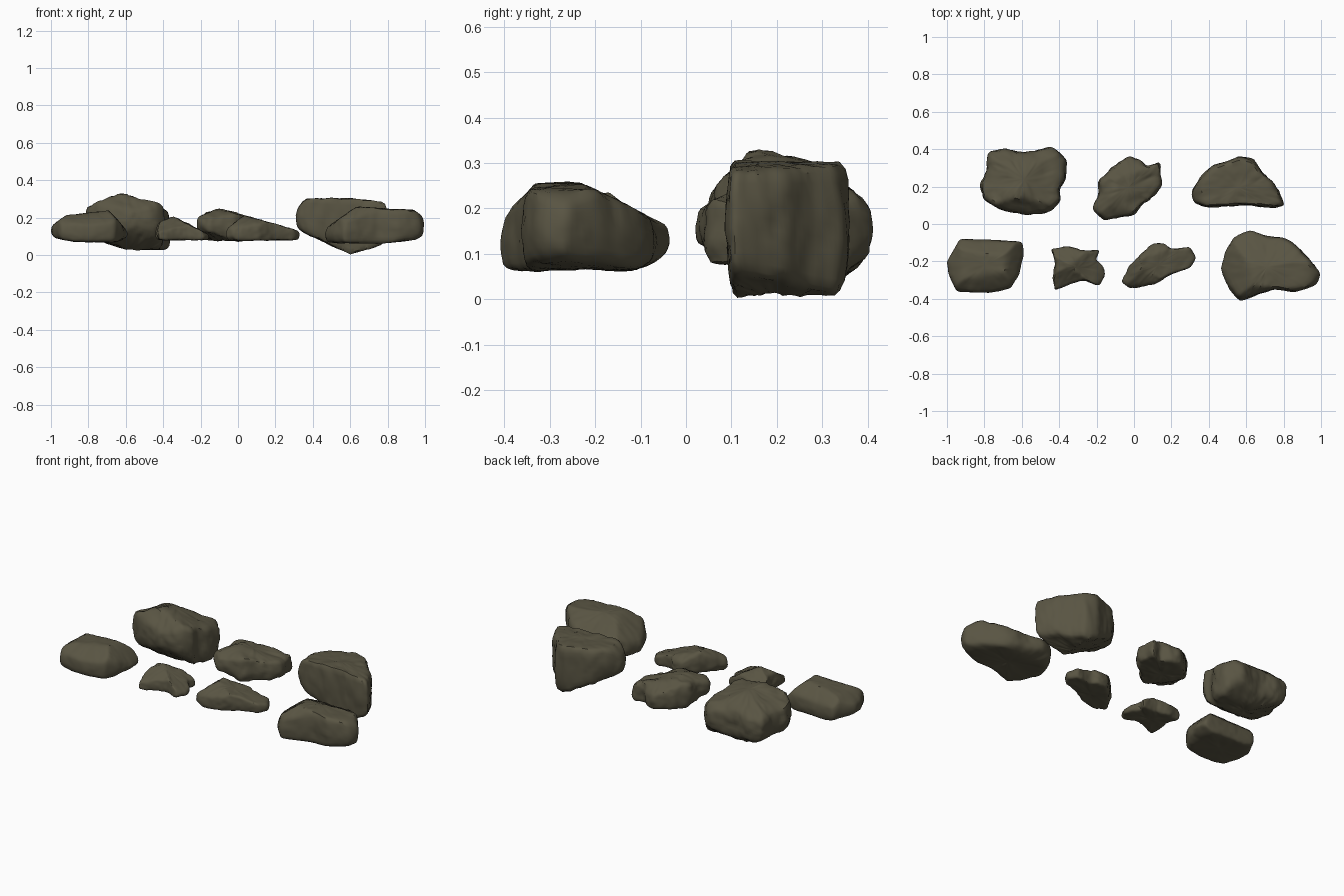
import bpy, bmesh, math
from mathutils import Vector, noise

if "Cube" in bpy.data.objects:
    bpy.data.objects.remove(bpy.data.objects["Cube"])

stone = bpy.data.materials.new("olive_grey_stone")
stone.diffuse_color = (0.100, 0.090, 0.056, 1)
stone.use_nodes = True
stone.node_tree.nodes["Principled BSDF"].inputs["Base Color"].default_value = stone.diffuse_color

SEGMENTS = 112
# cross-section of a rock: (share of outline radius, share of height)
SECTION = [(.15, 0), (.3, 0), (.45, 0), (.6, 0), (.74, 0), (.85, 0), (.92, .03), (.96, .1),
           (.98, .2), (.995, .32), (1, .43), (1, .54), (.995, .66), (.985, .77), (.97, .88), (.945, .96),
           (.88, 1), (.78, 1), (.68, 1), (.57, 1), (.45, 1), (.3, 1), (.15, 1)]


def resample(points, count):
    """Even spacing around a closed outline, corners slightly rounded."""
    pts = [Vector(p) for p in points]
    pairs = list(zip(pts, pts[1:] + pts[:1]))
    total = sum((b - a).length for a, b in pairs)
    result, walked, i = [], 0, 0
    for k in range(count):
        goal = total * k / count
        while walked + (pairs[i][1] - pairs[i][0]).length < goal:
            walked += (pairs[i][1] - pairs[i][0]).length
            i += 1
        a, b = pairs[i]
        result.append(a.lerp(b, (goal - walked) / (b - a).length))
    for _ in range(2):
        result = [(result[j - 1] + result[j] * 2 + result[(j + 1) % count]) / 4 for j in range(count)]
    return result


def rock(name, outline, tops, bottoms, rough=.008):
    """Planes are (x, y, z, slope in x, slope in y); the lowest top and highest bottom win."""
    ring = resample(outline, SEGMENTS)
    centre = sum(ring, Vector((0, 0))) / SEGMENTS

    def place(direction, s, t):
        p = centre + direction * s
        at = lambda q: q[2] + q[3] * (p.x - q[0]) + q[4] * (p.y - q[1])
        low = max(map(at, bottoms))
        high = max(min(map(at, tops)), low + .025)
        return Vector((p.x, p.y, low + (high - low) * t))

    bm = bmesh.new()
    rings = [[bm.verts.new(place(p - centre, s, t)) for p in ring] for s, t in SECTION]
    for lower, upper in zip(rings, rings[1:]):
        for i in range(SEGMENTS):
            j = (i + 1) % SEGMENTS
            bm.faces.new((lower[i], lower[j], upper[j], upper[i]))
    # close the underside and the top
    for loop, t in ((rings[0], 0), (rings[-1], 1)):
        pole = bm.verts.new(place(Vector((0, 0)), 0, t))
        for i in range(SEGMENTS):
            bm.faces.new((loop[i], loop[(i + 1) % SEGMENTS], pole))
    bmesh.ops.recalc_face_normals(bm, faces=bm.faces)
    bmesh.ops.smooth_vert(bm, verts=bm.verts, factor=.2, use_axis_x=True, use_axis_y=True, use_axis_z=True)
    bm.normal_update()
    # weathered lumps, ledges and cracks
    shift = []
    for v in bm.verts:
        broad = noise.noise(v.co * 9)
        fine = noise.noise(v.co * 22 + Vector((5, 2, 8)))
        grain = noise.noise(v.co * 45 + Vector((1, 7, 4)))
        crack = max(0, .1 - abs(noise.noise(v.co * 7 + Vector((3, 9, 1))))) / .1
        shift.append(v.normal * rough * (.7 * broad + .6 * fine + .3 * grain - .4 * crack + .2))
    for v, d in zip(bm.verts, shift):
        v.co += d
    mesh = bpy.data.meshes.new(name)
    bm.to_mesh(mesh)
    bm.free()
    mesh.materials.append(stone)
    obj = bpy.data.objects.new(name, mesh)
    bpy.context.collection.objects.link(obj)
    bpy.ops.object.select_all(action='DESELECT')
    obj.select_set(True)
    bpy.context.view_layer.objects.active = obj
    bpy.ops.object.shade_smooth_by_angle(angle=math.radians(40))


# tall boulder, back left
rock("back_left_boulder",
     [(-.78, .39), (-.68, .40), (-.59, .38), (-.44, .41), (-.365, .345), (-.365, .24), (-.40, .18),
      (-.385, .13), (-.45, .07), (-.57, .045), (-.72, .08), (-.80, .13), (-.82, .21), (-.785, .28)],
     [(-.62, .17, .325, .4, -.15), (-.62, .17, .325, -.3, -.15), (-.6, .12, .3, 0, 1.0),
      (-.6, .36, .24, 0, -.8)],
     [(-.5, .2, .03, 0, 0), (-.6, .2, .03, -.35, 0), (-.5, .36, .065, 0, .7), (-.5, .05, .13, 0, -.75)], .010)

# craggy stone, back centre
rock("back_centre_stone",
     [(-.035, .36), (.03, .345), (.07, .305), (.14, .33), (.15, .215), (.105, .15), (.045, .105),
      (0, .05), (-.155, .02), (-.22, .08), (-.185, .16), (-.185, .225), (-.115, .305)],
     [(-.1, .17, .245, .35, 0), (-.1, .17, .245, -.28, 0), (-.1, .1, .235, 0, .5), (-.05, .27, .22, 0, -.6)],
     [(-.03, .2, .08, 0, 0), (-.1, .12, .085, -.3, -.2)], .010)

# keeled boulder with a broad slanted side, back right
rock("back_right_boulder",
     [(.305, .17), (.35, .24), (.415, .31), (.565, .36), (.64, .345), (.68, .28), (.75, .215),
      (.805, .10), (.75, .09), (.62, .10), (.51, .10), (.38, .09), (.325, .115)],
     [(.55, .2, .3, 0, 0), (.36, .2, .295, 1, 0), (.6, .2, .3, -.12, -.05)],
     [(.6, .2, .005, -.48, 0), (.6, .2, .005, .3, 0)], .008)

# flat slab, front left
rock("front_left_slab",
     [(-.93, -.08), (-.77, -.085), (-.595, -.095), (-.59, -.165), (-.615, -.27), (-.66, -.345),
      (-.78, -.37), (-.95, -.36), (-.99, -.27), (-1.0, -.2)],
     [(-.8, -.2, .225, .12, 0), (-.68, -.2, .225, -1.1, 0), (-.94, -.2, .195, .7, 0),
      (-.8, -.28, .22, 0, .7), (-.8, -.15, .22, 0, -.9)],
     [(-.8, -.2, .07, 0, 0), (-.9, -.2, .075, -.2, 0), (-.65, -.2, .07, .4, 0)], .004)

# small jagged stone, front
rock("small_jagged_stone",
     [(-.445, -.135), (-.355, -.12), (-.27, -.145), (-.185, -.14), (-.205, -.19), (-.17, -.225),
      (-.155, -.275), (-.185, -.33), (-.265, -.30), (-.33, -.315), (-.425, -.355), (-.435, -.295), (-.42, -.215)],
     [(-.36, -.22, .2, .4, 0), (-.34, -.22, .2, -.5, 0), (-.35, -.23, .2, 0, .65), (-.35, -.21, .2, 0, -.65)],
     [(-.3, -.22, .082, 0, 0)], .007)

# small tapering stone, front
rock("small_tapering_stone",
     [(-.065, -.31), (-.025, -.23), (.03, -.17), (.10, -.105), (.165, -.10), (.2, -.135), (.3, -.125),
      (.33, -.18), (.305, -.23), (.19, -.27), (.11, -.32), (-.025, -.345)],
     [(0, -.25, .185, .8, 0), (.06, -.22, .205, -.3, 0), (.1, -.26, .2, 0, .7), (.1, -.17, .2, 0, -.8)],
     [(.1, -.22, .08, 0, 0)], .007)

# broad wedge, front right
rock("front_right_wedge",
     [(.465, -.235), (.49, -.15), (.54, -.065), (.62, -.035), (.725, -.07), (.80, -.07), (.86, -.11),
      (.94, -.19), (1.0, -.27), (.97, -.325), (.86, -.365), (.75, -.345), (.68, -.37), (.565, -.415),
      (.52, -.36), (.475, -.275)],
     [(.7, -.28, .252, -.06, 0), (.7, -.2, .24, 0, -.5), (.7, -.35, .235, 0, 1.0),
      (.95, -.27, .23, -.5, 0), (.58, -.25, .22, .7, 0)],
     [(.7, -.25, .065, 0, 0), (.85, -.25, .07, .15, 0), (.7, -.1, .07, 0, .5)], .006)
